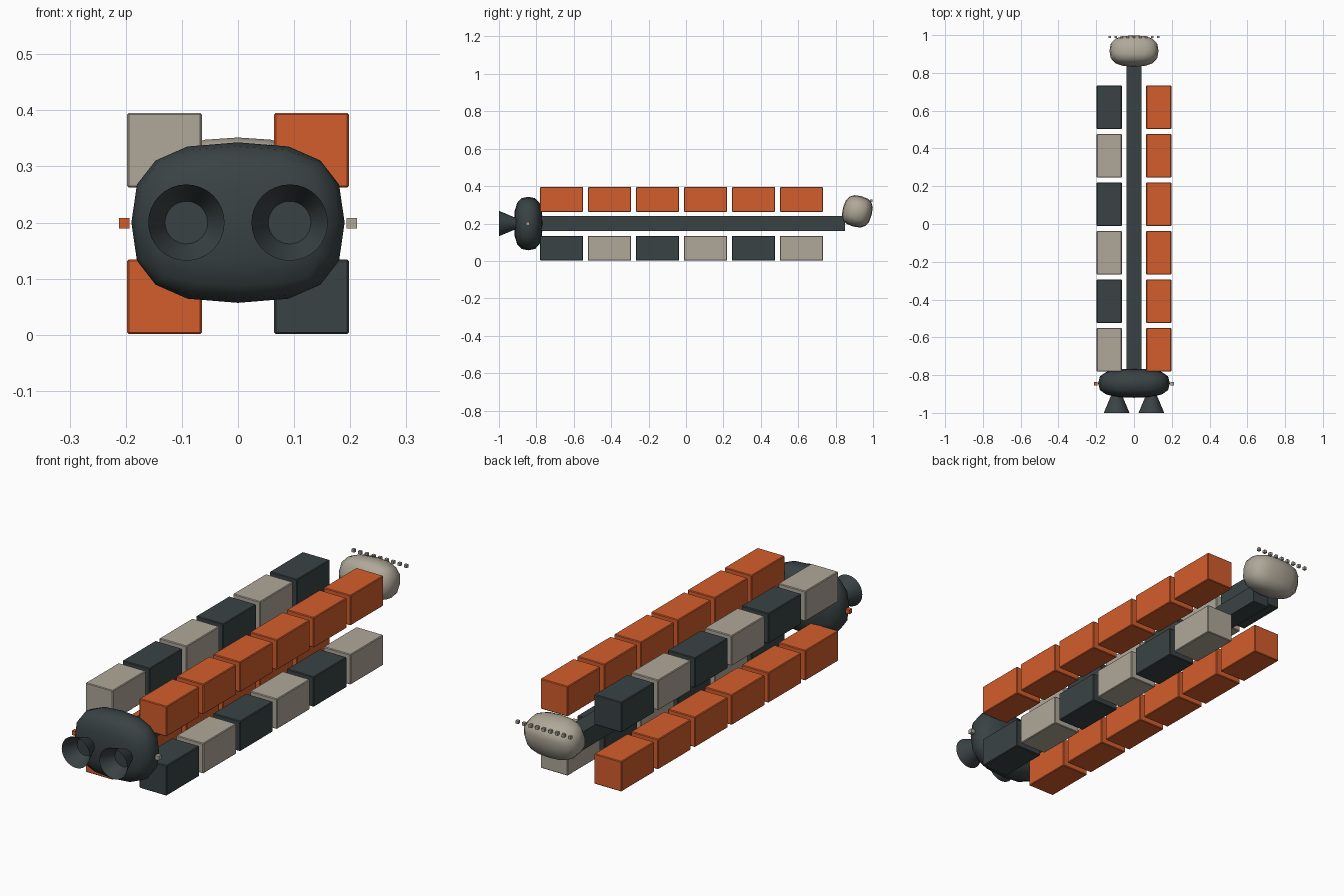
import bpy, bmesh, math
from mathutils import Matrix, Vector

old = bpy.data.objects.get("Cube")
if old:
    bpy.data.objects.remove(old, do_unlink=True)


def material(name, rgb):
    m = bpy.data.materials.new(name)
    m.use_nodes = True
    m.diffuse_color = (*rgb, 1)
    m.node_tree.nodes["Principled BSDF"].inputs["Base Color"].default_value = (*rgb, 1)
    return m


ORANGE = material("burnt orange", (0.65, 0.11, 0.025))
BEIGE = material("warm beige", (0.43, 0.39, 0.32))
DARK = material("dark slate", (0.041, 0.055, 0.058))


def finish(name, bm, mat, smooth=None):
    bmesh.ops.recalc_face_normals(bm, faces=bm.faces)
    me = bpy.data.meshes.new(name)
    bm.to_mesh(me)
    bm.free()
    me.materials.append(mat)
    ob = bpy.data.objects.new(name, me)
    bpy.context.collection.objects.link(ob)
    if smooth:
        bpy.ops.object.select_all(action='DESELECT')
        ob.select_set(True)
        bpy.context.view_layer.objects.active = ob
        bpy.ops.object.shade_smooth_by_angle(angle=math.radians(smooth))
    return ob


def box(name, centre, size, mat, bevel=0):
    bm = bmesh.new()
    bmesh.ops.create_cube(bm, size=1)
    bmesh.ops.scale(bm, vec=size, verts=bm.verts)
    if bevel:
        bmesh.ops.bevel(bm, geom=bm.edges[:], offset=bevel, segments=1, affect='EDGES')
    bmesh.ops.translate(bm, vec=centre, verts=bm.verts)
    return finish(name, bm, mat)


def rounded_pod(name, centre, half, mat, tilt=0, power=2.7):
    """Subdivided cube pushed out to a rounded-box shape."""
    bm = bmesh.new()
    bmesh.ops.create_cube(bm, size=2)
    bmesh.ops.subdivide_edges(bm, edges=bm.edges[:], cuts=3, use_grid_fill=True)
    for v in bm.verts:
        v.co /= sum(abs(c) ** power for c in v.co) ** (1 / power)
        v.co = Vector(c * h for c, h in zip(v.co, half))
    bm.transform(Matrix.Translation(centre) @ Matrix.Rotation(math.radians(tilt), 4, 'X'))
    return finish(name, bm, mat, smooth=60)


def nozzle(name, x, mat):
    """Open funnel with a recessed disc, flaring towards the front."""
    bm = bmesh.new()
    profile = [(-0.90, 0.026), (-1.0, 0.068), (-0.935, 0.038)]
    rings = []
    for y, r in profile:
        angles = [math.tau * i / 32 for i in range(32)]
        rings.append([bm.verts.new((x + r * math.cos(a), y, 0.2 + r * math.sin(a)))
                      for a in angles])
    for a, b in zip(rings, rings[1:]):
        for i in range(32):
            j = (i + 1) % 32
            bm.faces.new((a[i], a[j], b[j], b[i]))
    bm.faces.new(rings[0])
    bm.faces.new(rings[-1])
    return finish(name, bm, mat, smooth=30)


# Central beam
box("spine", (0, 0.03, 0.2), (0.08, 1.64, 0.08), DARK)

# Four rows of cargo blocks; one diagonal pair is orange, the other alternates
for side, sx in (("left", 1), ("right", -1)):
    for level, z in (("lower", 0.068), ("upper", 0.329)):
        plain = (sx > 0) == (level == "upper")
        for i in range(6):
            alternate = (DARK, BEIGE) if sx > 0 else (BEIGE, DARK)
            mat = ORANGE if plain else alternate[i % 2]
            box(f"{level}_{side}_block_{i + 1}", (sx * 0.131, -0.665 + 0.2565 * i, z),
                (0.133, 0.23, 0.133), mat, bevel=0.003)

# Front engine pod with nozzles and side lamps
rounded_pod("engine_pod", (0, -0.843, 0.2), (0.19, 0.077, 0.143), DARK)
for side, sx, mat in (("left", 1, BEIGE), ("right", -1, ORANGE)):
    nozzle(f"{side}_nozzle", sx * 0.092, DARK)
    box(f"{side}_lamp", (sx * 0.203, -0.845, 0.199), (0.019, 0.019, 0.019), mat)

# Rear cabin with a row of small windows
rounded_pod("rear_cabin", (0, 0.916, 0.265), (0.13, 0.079, 0.084), BEIGE, tilt=-15)
for i in range(9):
    box(f"cabin_window_{i + 1}", (-0.128 + 0.032 * i, 0.99, 0.322), (0.013, 0.013, 0.013), BEIGE)
